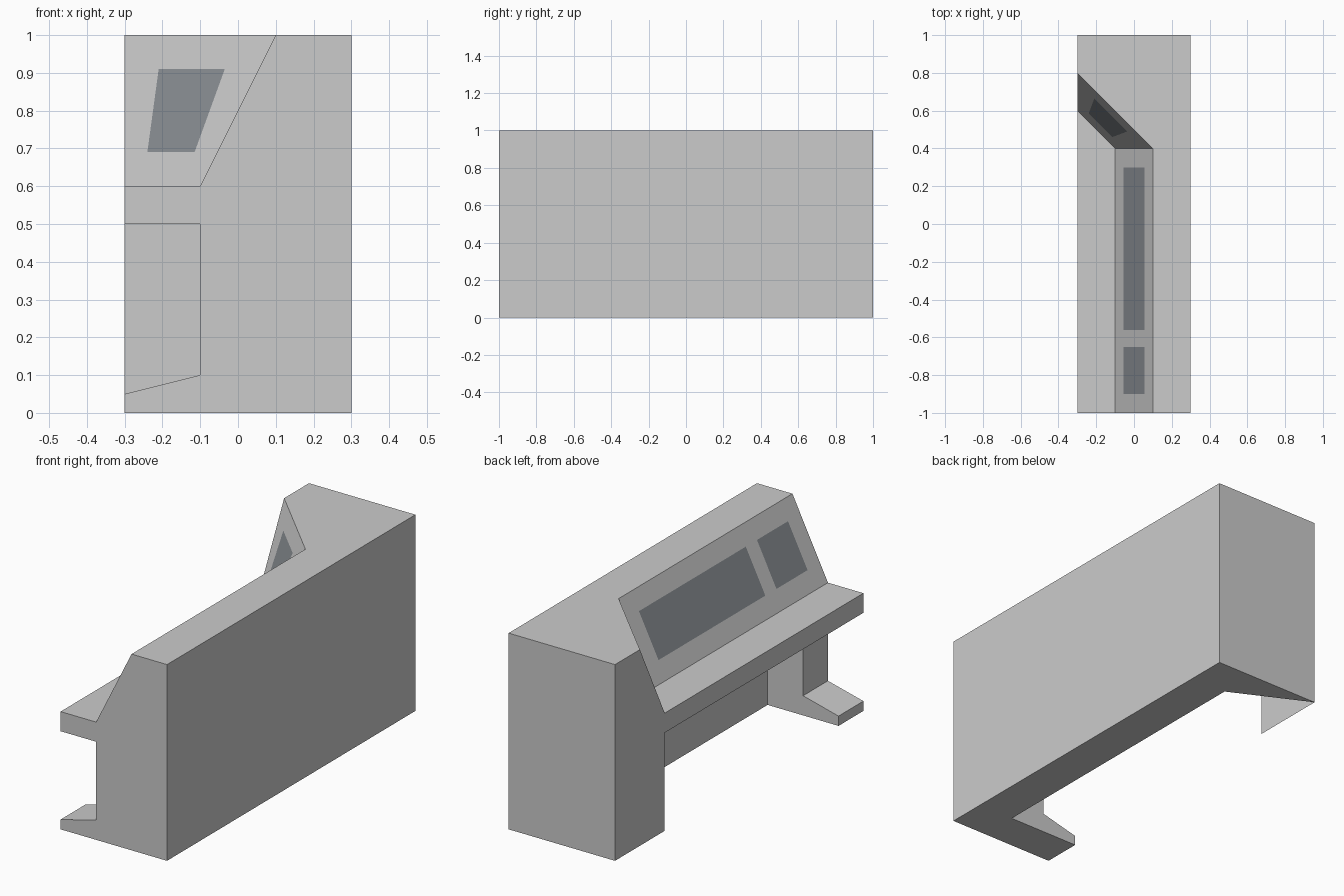
import bpy, bmesh
from mathutils import Vector

if "Cube" in bpy.data.objects:
    bpy.data.objects.remove(bpy.data.objects["Cube"])


def material(name, colour):
    m = bpy.data.materials.new(name)
    m.diffuse_color = (*colour, 1)
    m.use_nodes = True
    m.node_tree.nodes["Principled BSDF"].inputs["Base Color"].default_value = m.diffuse_color
    return m


GREY = material("body_grey", (0.6, 0.6, 0.6))
DARK = material("screen_grey", (0.25, 0.27, 0.29))


def part(name, faces, mat=GREY):
    """One object from (points, outward direction) pairs."""
    bm = bmesh.new()
    for pts, out in faces:
        f = bm.faces.new([bm.verts.new(p) for p in pts])
        f.normal_update()
        if f.normal.dot(Vector(out)) < 0:
            f.normal_flip()
    bmesh.ops.remove_doubles(bm, verts=bm.verts, dist=1e-5)
    me = bpy.data.meshes.new(name)
    bm.to_mesh(me)
    bm.free()
    me.materials.append(mat)
    ob = bpy.data.objects.new(name, me)
    bpy.context.collection.objects.link(ob)


def at_x(x, yz): return [(x, y, z) for y, z in yz]
def at_y(y, xz): return [(x, y, z) for x, z in xz]
def at_z(z, xy): return [(x, y, z) for x, y in xy]
def rect(a0, a1, b0, b1): return [(a0, b0), (a1, b0), (a1, b1), (a0, b1)]


UP, DOWN, LEFT, RIGHT, FRONT, BACK = (
    (0, 0, 1), (0, 0, -1), (-1, 0, 0), (1, 0, 0), (0, -1, 0), (0, 1, 0))

# Cabinet shell: end profile, back, top, short left side and base
profile = [(.3, 0), (.3, 1), (.1, 1), (-.1, .6), (-.3, .6), (-.3, .5),
           (-.1, .5), (-.1, .1), (-.3, .05), (-.3, 0)]
part("cabinet", [
    (at_y(-1, profile), FRONT),
    (at_y(1, rect(-.3, .3, 0, 1)), BACK),
    (at_x(.3, rect(-1, 1, 0, 1)), RIGHT),
    (at_x(-.3, [(1, 0), (1, 1), (.8, 1), (.6, .6), (.6, 0)]), LEFT),
    (at_z(1, [(.3, -1), (.3, 1), (-.3, 1), (-.3, .8), (.1, .4), (.1, -1)]), UP),
    (at_z(0, [(.3, -1), (.3, 1), (-.3, 1), (.1, .8), (.1, -.8),
              (-.3, -.8), (-.3, -1)]), DOWN),
    (at_x(.1, rect(-.8, .8, 0, .5)), LEFT),
])

# Desk shelf
part("worktop", [
    (at_z(.6, [(-.3, -1), (-.1, -1), (-.1, .4), (-.3, .6)]), UP),
    (at_x(-.3, rect(-1, .6, .5, .6)), LEFT),
    (at_z(.5, [(-.3, -1), (.1, -1), (.1, .8), (-.3, .6)]), DOWN),
])

# End leg with a sloped foot
part("leg", [
    (at_y(-.8, [(.1, 0), (-.3, 0), (-.3, .05), (-.1, .1), (-.1, .5), (.1, .5)]), BACK),
    (at_x(-.1, rect(-1, -.8, .1, .5)), LEFT),
    ([(-.1, -1, .1), (-.1, -.8, .1), (-.3, -.8, .05), (-.3, -1, .05)], UP),
    (at_x(-.3, rect(-1, -.8, 0, .05)), LEFT),
])


def sloped(y0, y1, z0, z1):
    """Rectangle on the straight sloped panel."""
    return [((z - .8) / 2, y, z) for y, z in rect(y0, y1, z0, z1)]


def screen_panel(name, outer, inner):
    """Panel bordering a dark screen that lies in the same plane."""
    out = (-1, -.2, .5)
    border = [([outer[i], outer[j], inner[j], inner[i]], out)
              for i, j in ((0, 1), (1, 2), (2, 3), (3, 0))]
    part(name + "_panel", border)
    part(name + "_screen", [(inner, out)], DARK)


# Sloped control panels and their screens
screen_panel("small", sloped(-1, -.605, .6, 1), sloped(-.9, -.65, .69, .91))
screen_panel("long", sloped(-.605, .4, .6, 1), sloped(-.56, .3, .69, .91))
screen_panel("corner",
             [(-.1, .4, .6), (-.3, .6, .6), (-.3, .8, 1), (.1, .4, 1)],
             [(-.115, .46, .69), (-.24, .585, .69), (-.21, .665, .91), (-.035, .49, .91)])
